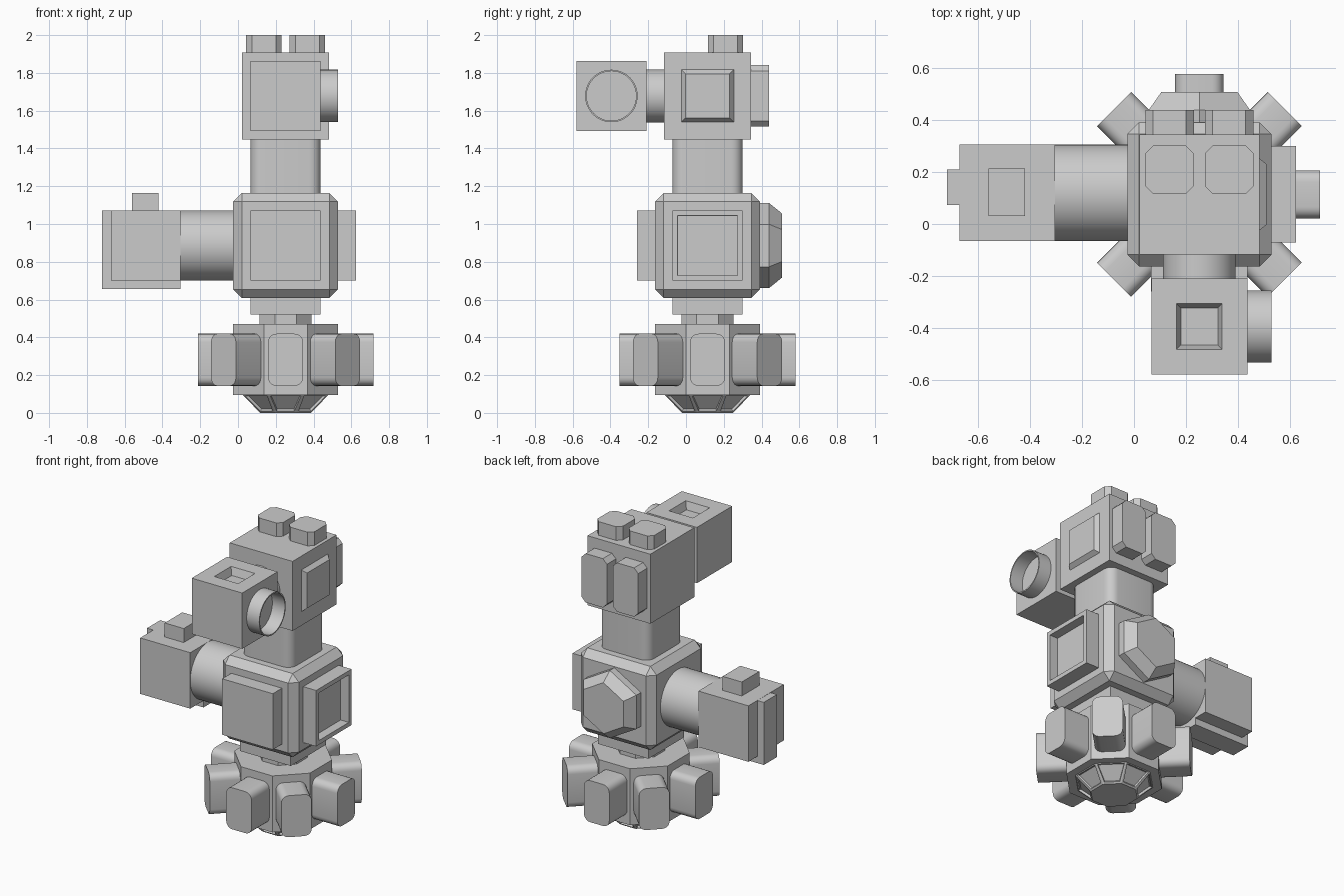
import bpy, bmesh
from math import pi, cos, sin, radians
from mathutils import Matrix, Vector

cube = bpy.data.objects.get("Cube")
if cube:
    bpy.data.objects.remove(cube, do_unlink=True)

grey = bpy.data.materials.new("hull_grey")
grey.use_nodes = True
colour = (0.6, 0.6, 0.6, 1)
grey.diffuse_color = colour
grey.node_tree.nodes["Principled BSDF"].inputs["Base Color"].default_value = colour

CX, CY = 0.252, 0.114          # tower axis
CORE_Z, HEAD_Z = 0.886, 1.678  # module centres
TO_Y = Matrix.Rotation(-pi / 2, 4, 'X')
TO_X = Matrix.Rotation(pi / 2, 4, 'Y')


def finish(bm, name, smooth=False):
    bmesh.ops.recalc_face_normals(bm, faces=bm.faces)
    mesh = bpy.data.meshes.new(name)
    bm.to_mesh(mesh)
    bm.free()
    mesh.materials.append(grey)
    obj = bpy.data.objects.new(name, mesh)
    bpy.context.collection.objects.link(obj)
    if smooth:
        bpy.ops.object.select_all(action='DESELECT')
        obj.select_set(True)
        bpy.context.view_layer.objects.active = obj
        bpy.ops.object.shade_smooth_by_angle(angle=radians(35))
    return obj


def box_mesh(center, size, axis=None, bevel=0.0, seg=1):
    """Box; bevels the edges along one axis index, or all edges if axis is None."""
    bm = bmesh.new()
    bmesh.ops.create_cube(bm, size=1)
    bmesh.ops.scale(bm, vec=size, verts=bm.verts)
    if bevel:
        edges = [e for e in bm.edges if axis is None
                 or abs((e.verts[0].co - e.verts[1].co).normalized()[axis]) > 0.9]
        bmesh.ops.bevel(bm, geom=edges, offset=bevel, segments=seg,
                        profile=0.5, affect='EDGES')
    bmesh.ops.translate(bm, vec=center, verts=bm.verts)
    return bm


def box(name, center, size, axis=None, bevel=0.0, seg=1):
    return finish(box_mesh(center, size, axis, bevel, seg), name, seg > 1)


def recess(bm, normal, border, taper, depth):
    bm.normal_update()
    face = max(bm.faces, key=lambda f: f.normal.dot(Vector(normal)))
    bmesh.ops.inset_region(bm, faces=[face], thickness=border)
    bmesh.ops.inset_region(bm, faces=[face], thickness=taper, depth=-depth)


def loft_mesh(sides, profile, matrix, phase=0.0, closed=False):
    """Rings of (radius, height) joined along local z."""
    bm = bmesh.new()
    rings = []
    for r, h in profile:
        angles = [phase + 2 * pi * i / sides for i in range(sides)]
        rings.append([bm.verts.new(matrix @ Vector((r * cos(a), r * sin(a), h)))
                      for a in angles])
    pairs = list(zip(rings, rings[1:]))
    if closed:
        pairs.append((rings[-1], rings[0]))
    for lo, hi in pairs:
        for i in range(sides):
            j = (i + 1) % sides
            bm.faces.new((lo[i], lo[j], hi[j], hi[i]))
    if not closed:
        bm.faces.new(rings[0][::-1])
        bm.faces.new(rings[-1])
    bmesh.ops.recalc_face_normals(bm, faces=bm.faces)
    return bm


def octagon(apothem, z):
    return (apothem / cos(pi / 8), z)


AXIS = Matrix.Translation((CX, CY, 0))

# Base: octagonal hub with a tapered, panelled underside
finish(loft_mesh(8, [octagon(0.278, 0.095), octagon(0.278, 0.47)], AXIS, pi / 8), "base_hub")
under = loft_mesh(8, [octagon(0.135, 0), octagon(0.228, 0.097)], AXIS, pi / 8)
panels = [f for f in under.faces if abs(f.normal.z) < 0.95]
bmesh.ops.inset_individual(under, faces=panels, thickness=0.016)
bmesh.ops.inset_individual(under, faces=panels, thickness=0.003, depth=-0.014)
finish(under, "base_underside")

# Eight rounded pods around the hub
for k in range(8):
    bm = box_mesh((0.365, 0, 0.281), (0.2, 0.186, 0.276), 0, 0.045, 5)
    bm.transform(AXIS @ Matrix.Rotation(k * pi / 4, 4, 'Z'))
    finish(bm, f"base_pod_{k + 1}", True)

# Joint between base and core
finish(loft_mesh(8, [octagon(0.138, 0.46), octagon(0.138, 0.53)], AXIS, pi / 8), "base_joint")
box("lower_collar", (CX, CY, 0.57), (0.372, 0.372, 0.1))

# Core: chamfered cube with a plate, a framed hatch and a hexagonal dome
box("core", (CX, CY, CORE_Z), (0.556, 0.556, 0.556), None, 0.046)
box("core_front_plate", (CX, -0.21, CORE_Z), (0.372, 0.1, 0.372))
hatch = box_mesh((0.575, CY, CORE_Z), (0.1, 0.372, 0.372))
recess(hatch, (1, 0, 0), 0.04, 0.0005, 0.06)
finish(hatch, "core_side_hatch")
finish(loft_mesh(6, [(0.225, 0.38), (0.225, 0.44), (0.17, 0.508)],
                 Matrix.Translation((CX, 0, CORE_Z)) @ TO_Y, pi / 2), "core_back_dome")

# Side arm: round tube, cube module, strap and knob
finish(loft_mesh(48, [(0.186, -0.31), (0.186, -0.02)],
                 Matrix.Translation((0, CY + 0.006, CORE_Z)) @ TO_X), "arm_tube", True)
box("arm_module", (-0.489, CY + 0.006, CORE_Z), (0.368, 0.372, 0.372))
box("arm_strap_end", (-0.695, 0.142, 0.863), (0.05, 0.138, 0.416))
box("arm_strap_bottom", (-0.5125, 0.142, 0.68), (0.415, 0.138, 0.05))
box("arm_knob", (-0.49, 0.122, 1.115), (0.14, 0.184, 0.1))

# Upper neck with rounded corners
box("upper_neck", (CX, CY, 1.305), (0.372, 0.372, 0.3), 2, 0.06, 6)

# Head: cube with paired pads on top and back, raised panel on the side
box("head", (CX, CY, HEAD_Z), (0.462, 0.462, 0.462))
for side, label in ((-1, "right"), (1, "left")):
    x = CX + side * 0.115
    box(f"head_top_pad_{label}", (x, 0.209, 1.95), (0.187, 0.186, 0.1), 2, 0.03)
    box(f"head_back_pad_{label}", (x, 0.39, HEAD_Z), (0.187, 0.1, 0.325), 1, 0.03)
finish(loft_mesh(4, [(0.2, 0.48), (0.166, 0.51)],
                 Matrix.Translation((0, CY, HEAD_Z)) @ TO_X, pi / 4), "head_side_panel")

# Front module: short tube, cube with a tapered socket, hollow ring
FY = -0.395
finish(loft_mesh(48, [(0.14, -0.22), (0.14, -0.11)],
                 Matrix.Translation((CX, 0, HEAD_Z)) @ TO_Y), "front_tube", True)
front = box_mesh((CX, FY, HEAD_Z), (0.371, 0.371, 0.371))
recess(front, (0, 0, 1), 0.138, 0.023, 0.05)
finish(front, "front_module")
finish(loft_mesh(48, [(0.139, 0.43), (0.139, 0.53), (0.131, 0.53), (0.131, 0.43)],
                 Matrix.Translation((0, FY, HEAD_Z)) @ TO_X, closed=True), "front_ring", True)
